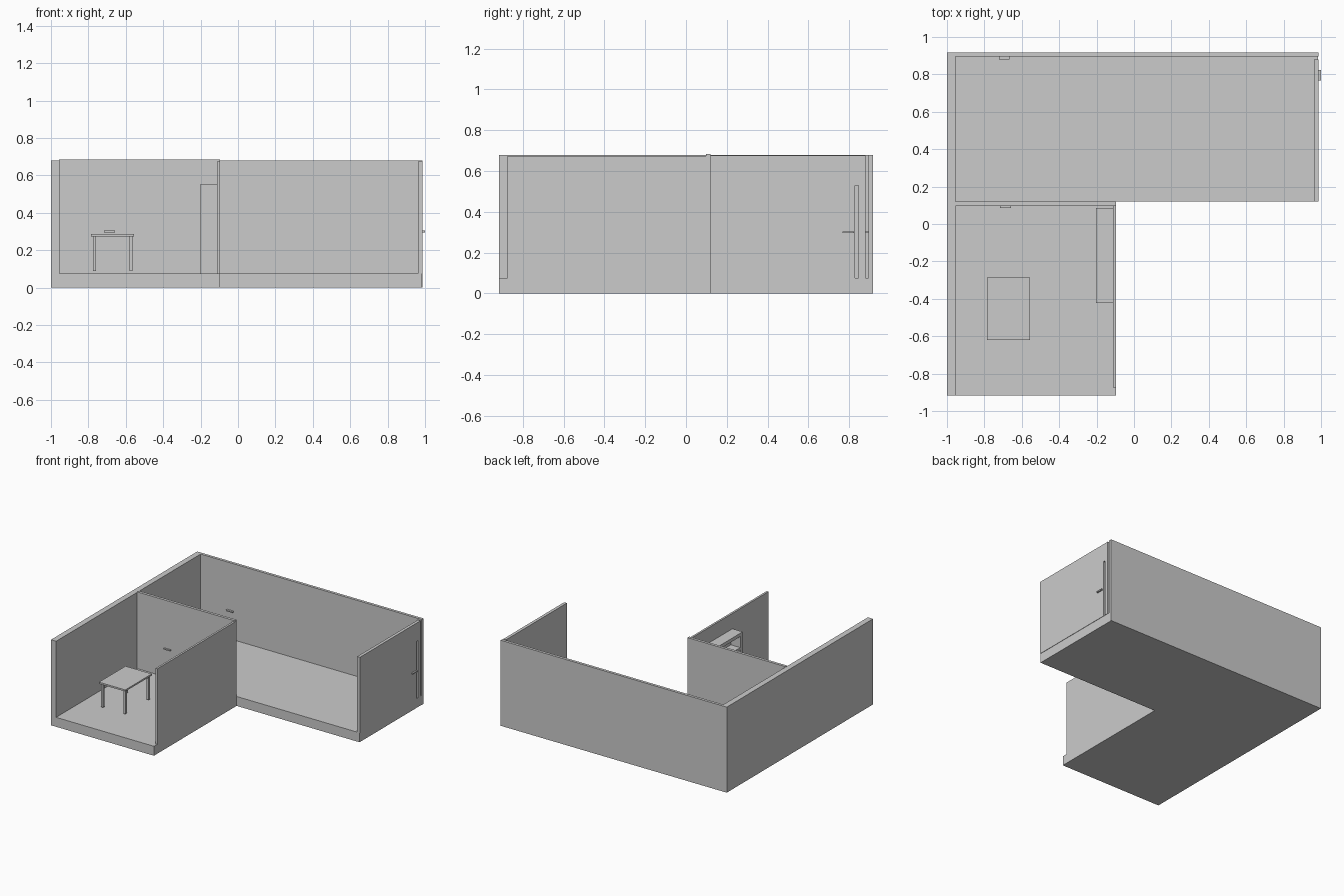
import bpy
import bmesh
from mathutils import Vector

cube = bpy.data.objects.get("Cube")
if cube:
    bpy.data.objects.remove(cube, do_unlink=True)

grey = bpy.data.materials.new("plain_grey")
grey.use_nodes = True
COLOUR = (0.6, 0.6, 0.6, 1)
grey.diffuse_color = COLOUR
grey.node_tree.nodes["Principled BSDF"].inputs["Base Color"].default_value = COLOUR


def prism(name, outline, depth):
    """Extrude a flat outline along the depth vector."""
    bm = bmesh.new()
    face = bm.faces.new([bm.verts.new(p) for p in outline])
    grown = bmesh.ops.extrude_face_region(bm, geom=[face], use_keep_orig=True)
    moved = [g for g in grown["geom"] if isinstance(g, bmesh.types.BMVert)]
    bmesh.ops.translate(bm, verts=moved, vec=Vector(depth))
    bmesh.ops.recalc_face_normals(bm, faces=bm.faces)
    mesh = bpy.data.meshes.new(name)
    bm.to_mesh(mesh)
    bm.free()
    mesh.materials.append(grey)
    obj = bpy.data.objects.new(name, mesh)
    bpy.context.collection.objects.link(obj)
    return obj


def box(name, x, y, z):
    """Box from (low, high) ranges on each axis."""
    base = [(x[0], y[0], z[0]), (x[1], y[0], z[0]),
            (x[1], y[1], z[0]), (x[0], y[1], z[0])]
    return prism(name, base, (0, 0, z[1] - z[0]))


FLOOR = 0.075
TOP = 0.679
EDGE = 0.917    # front and back limit
SPLIT = 0.119   # line between the two rooms
SIDE = -0.096   # outer side of the small room
END = 0.984     # outer end of the large room

# L-shaped floor slab
plan = [(-1, -EDGE), (SIDE, -EDGE), (SIDE, SPLIT), (END, SPLIT), (END, EDGE), (-1, EDGE)]
prism("floor_slab", [(x, y, 0) for x, y in plan], (0, 0, FLOOR))

# Walls
box("left_wall", (-1, -0.955), (-EDGE, EDGE), (0, TOP))
box("back_wall", (-1, 0.986), (0.895, EDGE), (0, TOP))
box("partition_wall", (-0.957, SIDE), (0.097, SPLIT), (FLOOR, 0.684))
box("small_room_side_wall", (-0.112, SIDE), (-0.875, 0.1), (FLOOR, 0.674))

# End wall with a narrow door slot, stopping just short of the back wall
slot = [(SPLIT, FLOOR), (0.83, FLOOR), (0.83, 0.53), (0.847, 0.53),
        (0.847, FLOOR), (0.88, FLOOR), (0.88, 0.675), (SPLIT, 0.675)]
prism("end_wall", [(0.963, y, z) for y, z in slot], (0.024, 0, 0))

# Door handles
GRIP = (0.295, 0.304)
box("back_handle", (-0.722, -0.666), (0.879, 0.896), GRIP)
box("partition_handle", (-0.716, -0.658), (0.086, 0.098), GRIP)
box("end_handle", (0.986, 1), (0.768, 0.824), GRIP)

# Table
box("table_top", (-0.787, -0.556), (-0.62, -0.287), (0.273, 0.286))
for side, x in (("right", -0.776), ("left", -0.581)):
    for row, y in (("front", -0.609), ("back", -0.316)):
        box(f"table_leg_{row}_{side}", (x, x + 0.018), (y, y + 0.018), (0.088, 0.274))

# Open shelf unit against the side wall
DEPTH = (-0.202, -0.112)
FRONT, BACK, PANEL = -0.422, 0.086, 0.03
box("shelf_top", DEPTH, (FRONT, BACK), (0.525, 0.552))
box("shelf_back", (-0.12, -0.111), (FRONT, BACK), (FLOOR, 0.53))
for label, y in (("front", FRONT), ("back", BACK - PANEL)):
    box(f"shelf_side_{label}", DEPTH, (y, y + PANEL), (FLOOR, 0.53))
for i in range(4):
    z = FLOOR + i * 0.115
    box(f"shelf_board_{i + 1}", DEPTH, (FRONT + PANEL, BACK - PANEL), (z, z + 0.018))
